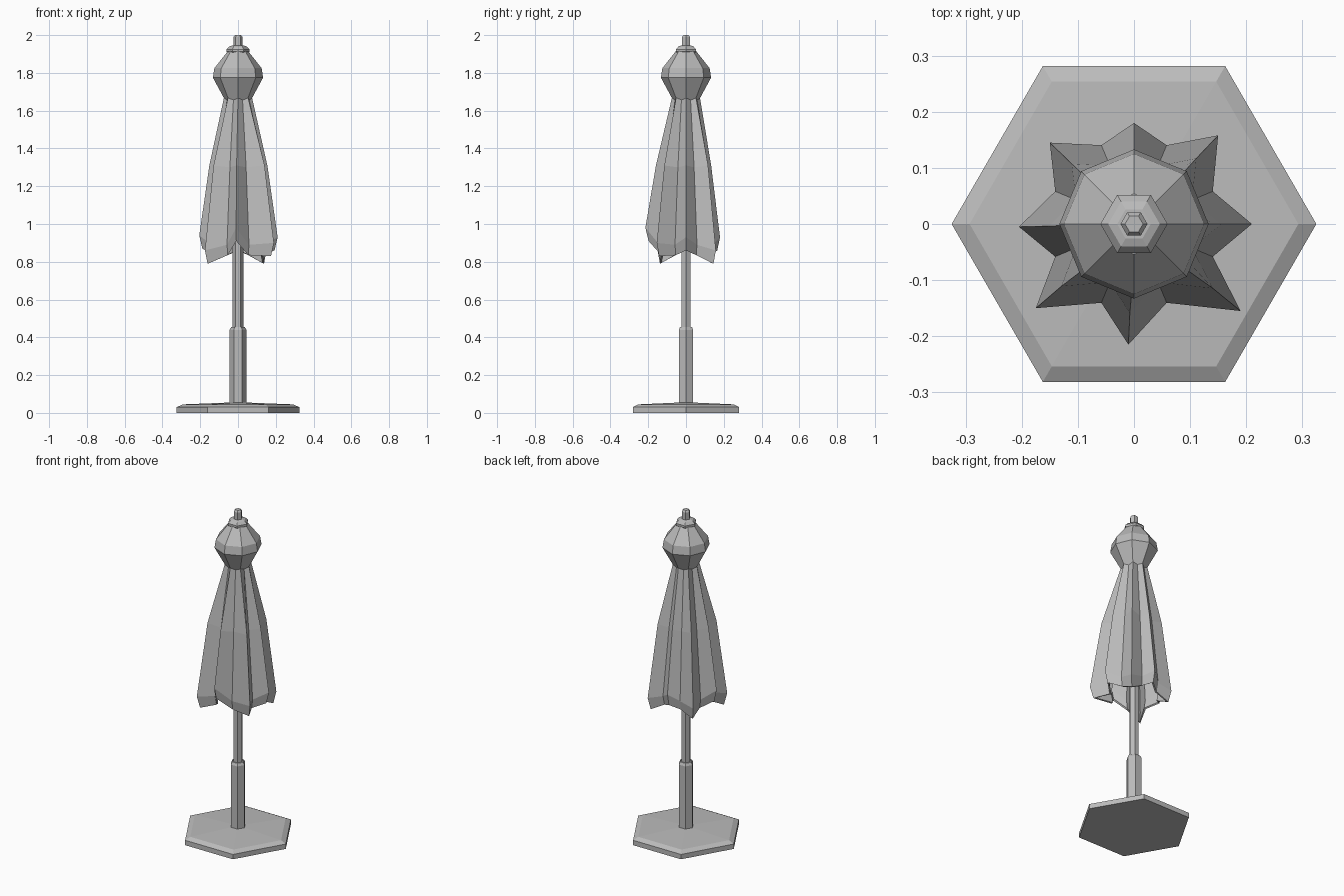
import bpy, bmesh
from math import sin, cos, pi, atan2, hypot

cube = bpy.data.objects.get("Cube")
if cube:
    bpy.data.objects.remove(cube)

grey = bpy.data.materials.new("plain grey")
grey.use_nodes = True
grey.diffuse_color = (0.5, 0.5, 0.5, 1)
shader = next(n for n in grey.node_tree.nodes if n.type == 'BSDF_PRINCIPLED')
shader.inputs["Base Color"].default_value = (0.5, 0.5, 0.5, 1)
shader.inputs["Roughness"].default_value = 0.8


def loft(name, rings, cap=True):
    """Bridge equal-length rings of points, bottom to top, with flat faces."""
    bm = bmesh.new()
    loops = [[bm.verts.new(p) for p in ring] for ring in rings]
    n = len(loops[0])
    for low, high in zip(loops, loops[1:]):
        for i in range(n):
            j = (i + 1) % n
            bm.faces.new((low[i], low[j], high[j], high[i]))
    if cap:
        bm.faces.new(loops[0][::-1])
        bm.faces.new(loops[-1])
    mesh = bpy.data.meshes.new(name)
    bm.to_mesh(mesh)
    bm.free()
    mesh.materials.append(grey)
    obj = bpy.data.objects.new(name, mesh)
    bpy.context.collection.objects.link(obj)
    return obj


def turned(name, profile, sides):
    """Low-poly turned part from (radius, height) pairs."""
    return loft(name, [[(r * cos(2 * pi * i / sides), r * sin(2 * pi * i / sides), z)
                        for i in range(sides)] for r, z in profile])


# Hexagonal stand and pole
turned("base_plate", [(0.325, 0), (0.325, 0.03), (0.293, 0.045), (0.04, 0.055)], 6)
turned("pole_sleeve", [(0.044, 0.05), (0.044, 0.44), (0.036, 0.455)], 6)
turned("pole", [(0.028, 0.44), (0.028, 1.92)], 6)

# Top cap and finial
turned("top_cap", [(0.05, 1.9), (0.06, 1.912), (0.06, 1.925), (0.046, 1.94), (0.03, 1.945)], 6)
turned("finial", [(0.024, 1.93), (0.024, 1.99), (0.016, 2.0)], 6)

# Eight-sided crown bulging above the tied waist
turned("canopy_crown", [(0.068, 1.655), (0.133, 1.775), (0.125, 1.825), (0.054, 1.915)], 8)

# Folded canopy: rib ends at the hem, with a shallower valley between each pair
rib_ends = [(0.21, 0, 0.86), (0.15, 0.158, 0.79), (0, 0.18, 0.86), (-0.15, 0.145, 0.8),
            (-0.205, -0.005, 0.87), (-0.175, -0.15, 0.79), (-0.01, -0.215, 0.91),
            (0.19, -0.155, 0.83)]
hem, skirt, bend, waist = [], [], [], []
for i, (x, y, z) in enumerate(rib_ends):
    nx, ny, _ = rib_ends[(i + 1) % 8]
    radius, angle = hypot(x, y), atan2(y, x)
    valley = pi / 4 * (i + 0.5)
    hem += [(x * 0.92, y * 0.92, z), (0.142 * cos(valley), 0.142 * sin(valley), 0.835)]
    skirt += [(x, y, z + 0.07), (0.152 * cos(valley), 0.152 * sin(valley), 0.89)]
    mid = radius * 0.74
    bend += [(mid * cos(angle), mid * sin(angle), 1.31),
             (0.112 * cos(valley), 0.112 * sin(valley), 1.3)]
    rib = pi / 4 * i
    waist += [(0.073 * cos(rib), 0.073 * sin(rib), 1.675),
              (0.062 * cos(valley), 0.062 * sin(valley), 1.665)]
canopy = loft("folded_canopy", [hem, skirt, bend, waist], cap=False)
cloth = canopy.modifiers.new("cloth thickness", 'SOLIDIFY')
cloth.thickness = 0.012
cloth.offset = -1
